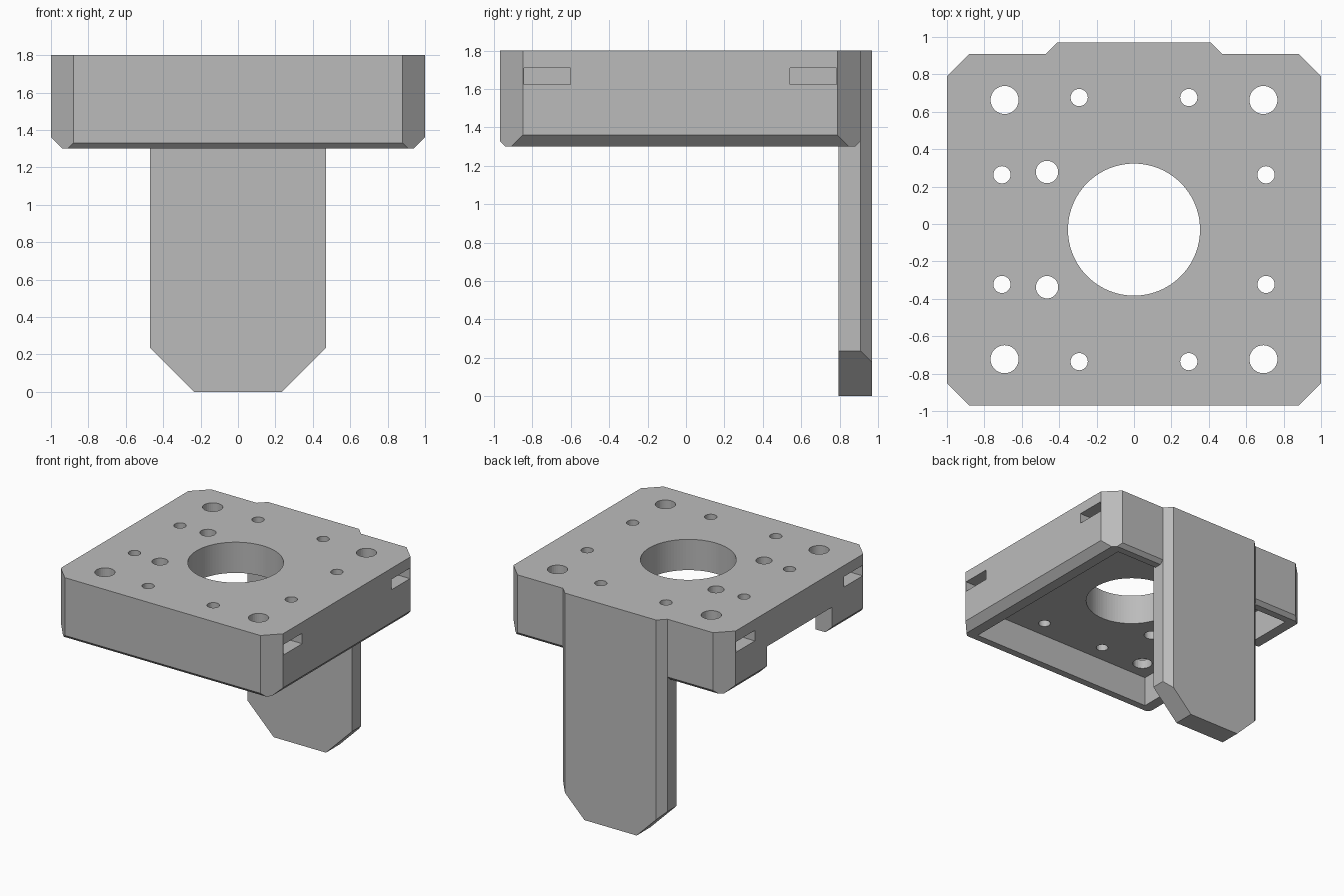
import bpy, bmesh
from mathutils import Vector

cube = bpy.data.objects.get("Cube")
if cube:
    bpy.data.objects.remove(cube)

grey = bpy.data.materials.new("plain_grey")
grey.use_nodes = True
grey.diffuse_color = (0.5, 0.5, 0.5, 1)
grey.node_tree.nodes["Principled BSDF"].inputs["Base Color"].default_value = (0.5, 0.5, 0.5, 1)

MID_Y = -0.03   # centre of the plate
TOP = 1.8


def to_object(bm, name):
    bmesh.ops.recalc_face_normals(bm, faces=bm.faces)
    mesh = bpy.data.meshes.new(name)
    bm.to_mesh(mesh)
    bm.free()
    mesh.materials.append(grey)
    obj = bpy.data.objects.new(name, mesh)
    bpy.context.collection.objects.link(obj)
    return obj


def box(name, x, y, z, cuts=()):
    """Box from ranges; each cut is (point, outward normal) trimming a corner."""
    bm = bmesh.new()
    bmesh.ops.create_cube(bm, size=1)
    for v in bm.verts:
        v.co = [r[0] if c < 0 else r[1] for c, r in zip(v.co, (x, y, z))]
    for point, normal in cuts:
        res = bmesh.ops.bisect_plane(bm, geom=bm.verts[:] + bm.edges[:] + bm.faces[:], dist=1e-5,
                                     plane_co=point, plane_no=Vector(normal), clear_outer=True)
        edges = [e for e in res["geom_cut"] if isinstance(e, bmesh.types.BMEdge)]
        bmesh.ops.contextual_create(bm, geom=edges)
    return to_object(bm, name)


def drill(name, x, y, radius, sides=32):
    bm = bmesh.new()
    bmesh.ops.create_cone(bm, cap_ends=True, segments=sides, radius1=radius, radius2=radius, depth=1.2)
    bmesh.ops.translate(bm, verts=bm.verts, vec=(x, y, TOP))
    return to_object(bm, name)


def combine(target, tool, operation):
    mod = target.modifiers.new(operation, "BOOLEAN")
    mod.operation, mod.object, mod.solver = operation, tool, "EXACT"
    bpy.context.view_layer.objects.active = target
    bpy.ops.object.modifier_apply(modifier=mod.name)
    bpy.data.objects.remove(tool)


# Plate with chamfered upright corners and bottom edges
cuts = []
for s in (-1, 1):
    edge_y = MID_Y + s * 0.94
    cuts += [((s, 0, 1.36), (s, 0, -1)), ((0, edge_y, 1.33), (0, s, -1))]
    cuts += [((t * 0.88, edge_y, 1.5), (t, s, 0)) for t in (-1, 1)]
plate = box("mounting_plate", (-1, 1), (MID_Y - 0.94, MID_Y + 0.94), (1.3, TOP), cuts)

# Pocket underneath and opening in the right wall
combine(plate, box("pocket", (-0.85, 0.85), (MID_Y - 0.85, MID_Y + 0.85), (1, 1.55)), "DIFFERENCE")
combine(plate, box("side_notch", (-1.2, -0.8), (MID_Y - 0.42, MID_Y + 0.42), (1, 1.52)), "DIFFERENCE")

# Central bore and the two extra holes beside it
combine(plate, drill("bore", 0, MID_Y, 0.353, 96), "DIFFERENCE")
for s in (-1, 1):
    combine(plate, drill("extra_hole", -0.465, MID_Y + s * 0.308, 0.06), "DIFFERENCE")

# Corner holes, small holes and nut slots in the side walls
for sx in (-1, 1):
    for sy in (-1, 1):
        corner_y = MID_Y + sy * 0.693
        combine(plate, drill("corner_hole", sx * 0.692, corner_y, 0.075), "DIFFERENCE")
        combine(plate, drill("small_hole", sx * 0.293, MID_Y + sy * 0.706, 0.046), "DIFFERENCE")
        combine(plate, drill("small_hole", sx * 0.706, MID_Y + sy * 0.293, 0.046), "DIFFERENCE")
        slot_x = sorted((sx * 0.57, sx * 1.1))
        combine(plate, box("nut_slot", slot_x, (corner_y - 0.12, corner_y + 0.12), (1.625, 1.71)),
                "DIFFERENCE")

# Tongue hanging down the back, with bevelled rear edges and cut lower corners
cuts = []
for s in (-1, 1):
    cuts += [((s * 0.47, 0.91, 0), (s, 1, 0)), ((s * 0.47, 0, 0.235), (s, 0, -1))]
tongue = box("back_tongue", (-0.47, 0.47), (0.795, 0.97), (0, TOP), cuts)
combine(plate, tongue, "UNION")
